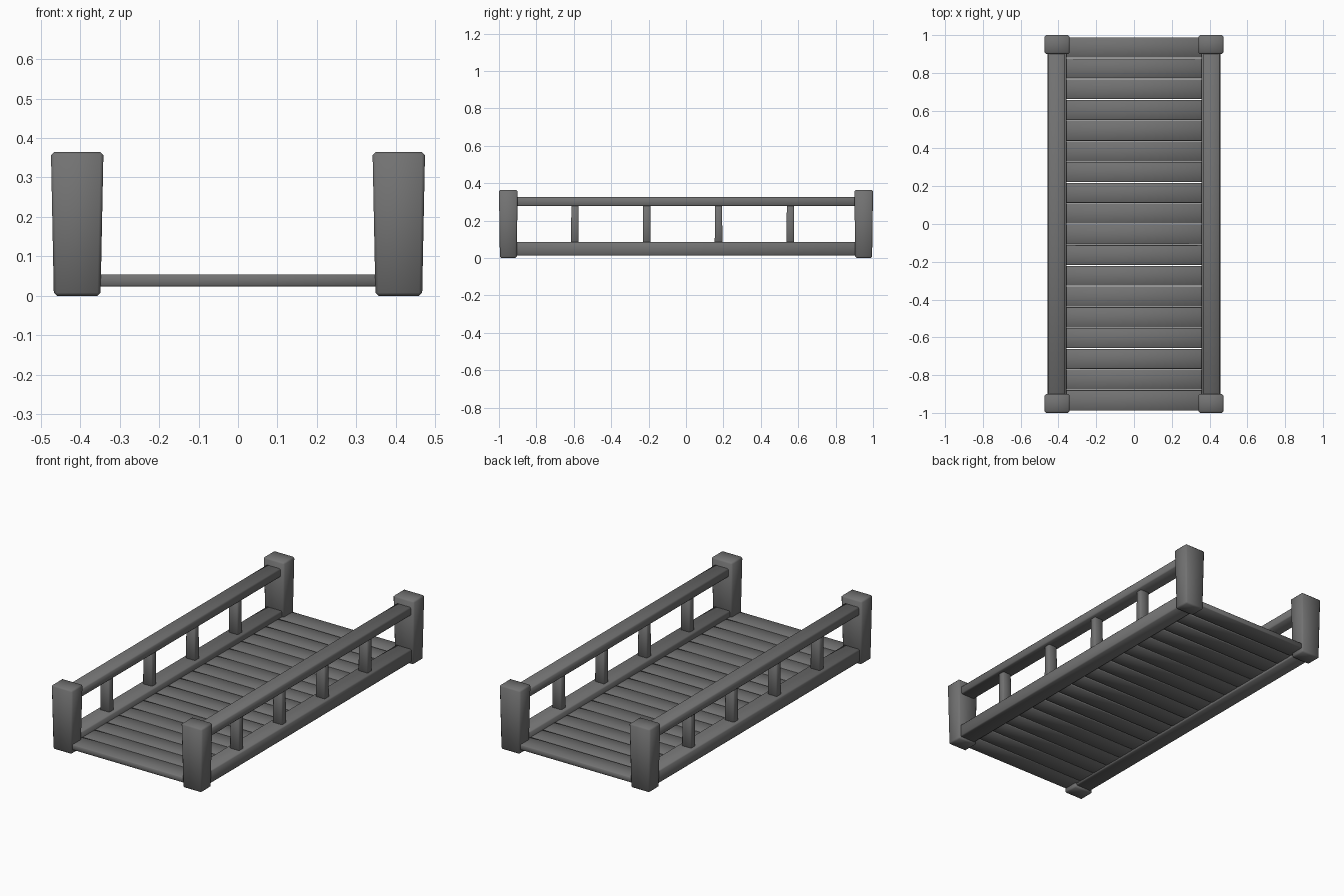
import bpy, bmesh, random
from mathutils import Vector
from math import radians

if "Cube" in bpy.data.objects:
    bpy.data.objects.remove(bpy.data.objects["Cube"])

random.seed(4)

# Dark grey wood
wood = bpy.data.materials.new("dark_grey_wood")
wood.diffuse_color = (0.17, 0.17, 0.17, 1)
wood.use_nodes = True
wood.node_tree.nodes["Principled BSDF"].inputs["Base Color"].default_value = wood.diffuse_color


def block(name, lo, hi, bevel=0.005, taper=(1, 1)):
    """Soft-edged box between two corners; taper scales the bottom in x and y."""
    lo, hi = Vector(lo), Vector(hi)
    mid, size = (lo + hi) / 2, hi - lo
    bm = bmesh.new()
    bmesh.ops.create_cube(bm, size=1)
    for v in bm.verts:
        k = taper if v.co.z < 0 else (1, 1)
        v.co = Vector((v.co.x * size.x * k[0], v.co.y * size.y * k[1], v.co.z * size.z))
    bmesh.ops.bevel(bm, geom=bm.edges[:], offset=bevel, segments=1,
                    profile=0.5, affect='EDGES')
    mesh = bpy.data.meshes.new(name)
    bm.to_mesh(mesh)
    bm.free()
    mesh.materials.append(wood)
    obj = bpy.data.objects.new(name, mesh)
    obj.location = mid
    bpy.context.collection.objects.link(obj)
    return obj


for s, side in ((-1, "left"), (1, "right")):
    def span(a, b):
        return sorted((s * a, s * b))

    # Corner posts, wider at the top
    x0, x1 = span(0.341, 0.474)
    for e, end in ((-1, "front"), (1, "back")):
        y0, y1 = sorted((e * 0.9, e * 1.0))
        block(f"{end}_{side}_post", (x0, y0, 0), (x1, y1, 0.364), 0.008, (0.89, 0.9))

    # Lower beam and handrail
    x0, x1 = span(0.357, 0.457)
    block(f"{side}_beam", (x0, -0.93, 0.013), (x1, 0.93, 0.087), 0.006)
    x0, x1 = span(0.364, 0.454)
    block(f"{side}_handrail", (x0, -0.93, 0.277), (x1, 0.93, 0.326), 0.006)

    # Balusters
    x0, x1 = span(0.38, 0.435)
    for i in range(4):
        y = -0.594 + i * 0.384
        block(f"{side}_baluster_{i + 1}", (x0, y - 0.019, 0.075),
              (x1, y + 0.019, 0.29), 0.004, (1.08, 1.08))

# Deck planks with slightly uneven gaps
count, start, end = 18, -0.988, 0.988
pitch = (end - start) / count
for i in range(count):
    y = start + i * pitch
    gap = random.uniform(0.001, 0.003)
    block(f"deck_plank_{i + 1}", (-0.37, y + gap * (i > 0), 0.024),
          (0.37, y + pitch - gap * (i < count - 1), 0.054), 0.003)

# Soft shading across the small bevels
for obj in bpy.context.collection.objects:
    obj.select_set(True)
    bpy.context.view_layer.objects.active = obj
bpy.ops.object.shade_smooth_by_angle(angle=radians(60))
